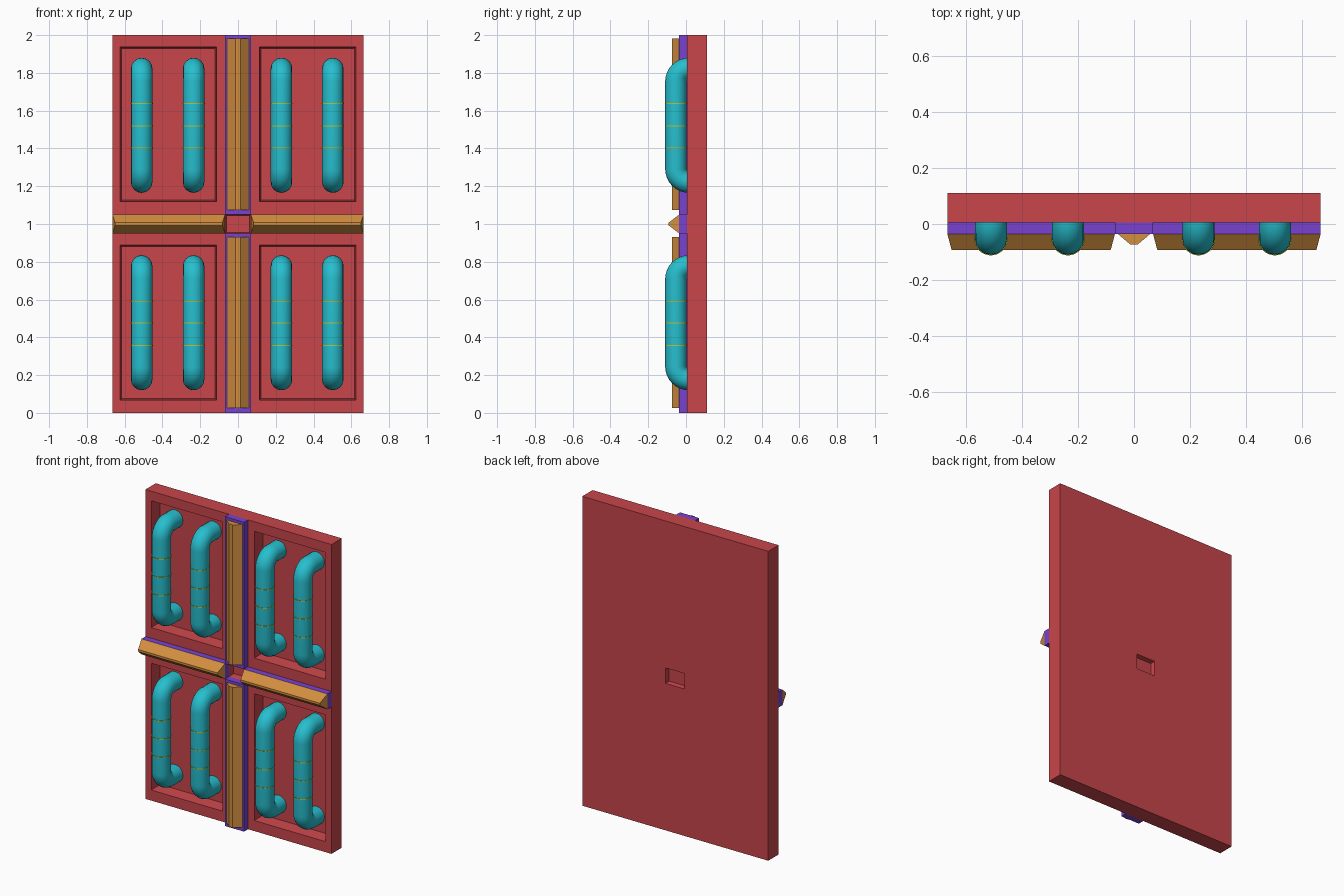
import bpy, bmesh, math

if "Cube" in bpy.data.objects:
    bpy.data.objects.remove(bpy.data.objects["Cube"])


def material(name, rgb):
    m = bpy.data.materials.new(name)
    m.diffuse_color = (*rgb, 1)
    m.use_nodes = True
    m.node_tree.nodes["Principled BSDF"].inputs["Base Color"].default_value = m.diffuse_color
    return m


RED = material("red", (0.58, 0.06, 0.07))
PURPLE = material("purple", (0.19, 0.055, 0.63))
ORANGE = material("orange", (0.65, 0.27, 0.05))
TEAL = material("teal", (0.02, 0.52, 0.62))
YELLOW = material("yellow", (0.55, 0.55, 0.03))


def frustum(bm, x, z, y0, y1, dx=0.0, dz=0.0):
    """Box over x and z ranges from y0 to y1; the y1 end shrinks by dx, dz."""
    rings = []
    for y, ix, iz in ((y0, 0, 0), (y1, dx, dz)):
        a, b, c, d = x[0] + ix, x[1] - ix, z[0] + iz, z[1] - iz
        rings.append([bm.verts.new(p) for p in ((a, y, c), (b, y, c), (b, y, d), (a, y, d))])
    lo, hi = rings
    bm.faces.new(lo)
    bm.faces.new(hi)
    for i in range(4):
        j = (i + 1) % 4
        bm.faces.new((lo[i], lo[j], hi[j], hi[i]))


def finish(name, bm, mat):
    bmesh.ops.recalc_face_normals(bm, faces=bm.faces)
    me = bpy.data.meshes.new(name)
    bm.to_mesh(me)
    bm.free()
    ob = bpy.data.objects.new(name, me)
    bpy.context.collection.objects.link(ob)
    me.materials.append(mat)
    return ob


def block(name, mat, *args):
    bm = bmesh.new()
    frustum(bm, *args)
    return finish(name, bm, mat)


def select(ob):
    bpy.ops.object.select_all(action='DESELECT')
    ob.select_set(True)
    bpy.context.view_layer.objects.active = ob


FRONT, BACK, FACE = 0.005, 0.11, -0.036

# Backing panel with four tapered recesses and a pocket at the centre, front and back
panel = block("backing_panel", RED, (-0.665, 0.665), (0, 2), FRONT, BACK)
bm = bmesh.new()
for x in ((-0.624, -0.113), (0.113, 0.624)):
    for z in ((0.068, 0.888), (1.118, 1.938)):
        frustum(bm, x, z, FRONT - 0.001, 0.085, 0.008, 0.008)
frustum(bm, (-0.068, 0.068), (0.95, 1.05), FRONT - 0.001, 0.045, 0.006, 0.006)
frustum(bm, (-0.068, 0.068), (0.95, 1.05), BACK + 0.001, 0.08, 0.004, 0.004)
cutter = finish("recess_cutter", bm, RED)
cutter.hide_render = True
cut = panel.modifiers.new("recesses", 'BOOLEAN')
cut.operation = 'DIFFERENCE'
cut.solver = 'EXACT'
cut.object = cutter
select(panel)
bpy.ops.object.modifier_apply(modifier=cut.name)
bpy.data.objects.remove(cutter)

# Vertical strips: flat purple base with a ridged orange trim
for tag, z in (("lower", (0, 0.95)), ("upper", (1.05, 2))):
    block(f"{tag}_strip_base", PURPLE, (-0.068, 0.068), z, FRONT, FACE)
    block(f"{tag}_strip_trim", ORANGE, (-0.057, 0.057), (z[0] + 0.025, z[1] - 0.018),
          FACE, -0.073, 0.044, 0)

# Horizontal bars: purple base with a taller ridge, sloped at both ends
for tag, x in (("left", (-0.665, -0.068)), ("right", (0.068, 0.665))):
    block(f"{tag}_bar_base", PURPLE, x, (0.95, 1.05), FRONT, FACE)
    block(f"{tag}_bar_trim", ORANGE, x, (0.95, 1.05), FACE, -0.092, 0.015, 0.043)

# Bent pipes standing out of the recesses, each with three thin bands
R, BEND, PIPE_Y = 0.057, 0.068, -0.053


def pipe(name, x, z0, z1):
    zb, zt = z0 + R, z1 - R
    pts = [(x, 0.087, zb)]
    arc = [i * math.pi / 16 for i in range(9)]
    pts += [(x, PIPE_Y + BEND * (1 - math.sin(a)), zb + BEND * (1 - math.cos(a))) for a in arc]
    pts += [(x, PIPE_Y + BEND * (1 - math.cos(a)), zt - BEND * (1 - math.sin(a))) for a in arc]
    pts.append((x, 0.087, zt))
    cu = bpy.data.curves.new(name, 'CURVE')
    cu.dimensions = '3D'
    cu.bevel_depth = R
    cu.bevel_resolution = 6
    cu.use_fill_caps = True
    sp = cu.splines.new('POLY')
    sp.points.add(len(pts) - 1)
    for p, co in zip(sp.points, pts):
        p.co = (*co, 1)
    cu.materials.append(TEAL)
    ob = bpy.data.objects.new(name, cu)
    bpy.context.collection.objects.link(ob)
    select(ob)
    bpy.ops.object.convert(target='MESH')
    bpy.ops.object.shade_smooth_by_angle(angle=math.radians(40))


for row, z0 in (("lower", 0.12), ("upper", 1.165)):
    for i, x in enumerate((-0.51, -0.235, 0.23, 0.502)):
        pipe(f"{row}_pipe_{i + 1}", x, z0, z0 + 0.715)
        for k, dz in enumerate((0.237, 0.355, 0.473)):
            bpy.ops.mesh.primitive_cylinder_add(vertices=32, radius=R + 0.002, depth=0.005,
                                                location=(x, PIPE_Y, z0 + dz))
            band = bpy.context.object
            band.name = f"{row}_pipe_{i + 1}_band_{k + 1}"
            band.data.materials.append(YELLOW)
            bpy.ops.object.shade_smooth_by_angle(angle=math.radians(40))
